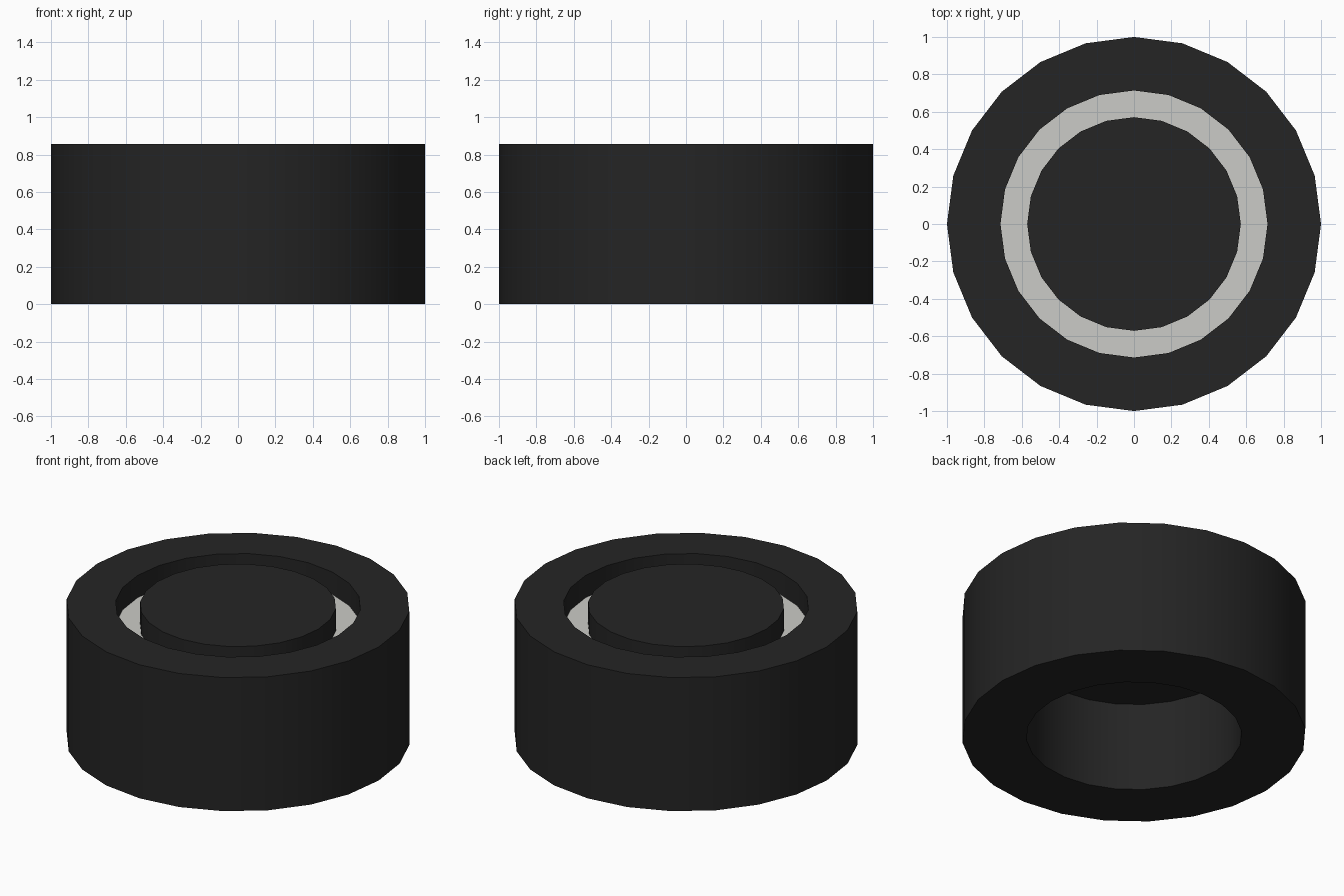
import bpy, bmesh, math

if "Cube" in bpy.data.objects:
    bpy.data.objects.remove(bpy.data.objects["Cube"])

SIDES = 24


def material(name, rgb):
    m = bpy.data.materials.new(name)
    m.diffuse_color = (*rgb, 1)
    m.use_nodes = True
    m.node_tree.nodes["Principled BSDF"].inputs["Base Color"].default_value = m.diffuse_color
    return m


def lathe(name, profile, mat, cap_start=False, cap_end=False):
    """Spin an (r, z) profile round z; the profile runs from underside to top."""
    bm = bmesh.new()
    rings = []
    for r, z in profile:
        angles = [2 * math.pi * k / SIDES for k in range(SIDES)]
        rings.append([bm.verts.new((r * math.cos(a), r * math.sin(a), z)) for a in angles])
    for low, high in zip(rings, rings[1:]):
        for k in range(SIDES):
            n = (k + 1) % SIDES
            bm.faces.new((low[k], low[n], high[n], high[k]))
    if cap_start:
        bm.faces.new(rings[0][::-1])
    if cap_end:
        bm.faces.new(rings[-1])
    mesh = bpy.data.meshes.new(name)
    bm.to_mesh(mesh)
    bm.free()
    mesh.materials.append(mat)
    ob = bpy.data.objects.new(name, mesh)
    bpy.context.collection.objects.link(ob)
    bpy.ops.object.select_all(action='DESELECT')
    ob.select_set(True)
    bpy.context.view_layer.objects.active = ob
    bpy.ops.object.shade_smooth_by_angle(angle=math.radians(30))
    return ob


black = material("black", (0.018, 0.018, 0.018))
pale_grey = material("pale_grey", (0.6, 0.6, 0.57))

TOP, GROOVE, CEILING = 0.857, 0.714, 0.571
R_OUT, R_GROOVE, R_PLUG, R_HOLE = 1.0, 0.714, 0.571, 0.627

# Outer body with the hollow underside and the groove's outer wall
lathe("housing", [(R_HOLE, CEILING), (R_HOLE, 0), (R_OUT, 0), (R_OUT, TOP),
                  (R_GROOVE, TOP), (R_GROOVE, GROOVE)], black, cap_start=True)

# Pale floor of the groove
lathe("groove_floor", [(R_GROOVE, GROOVE), (R_PLUG, GROOVE)], pale_grey)

# Raised centre, level with the rim
lathe("centre_plug", [(R_PLUG, GROOVE), (R_PLUG, TOP)], black, cap_end=True)
